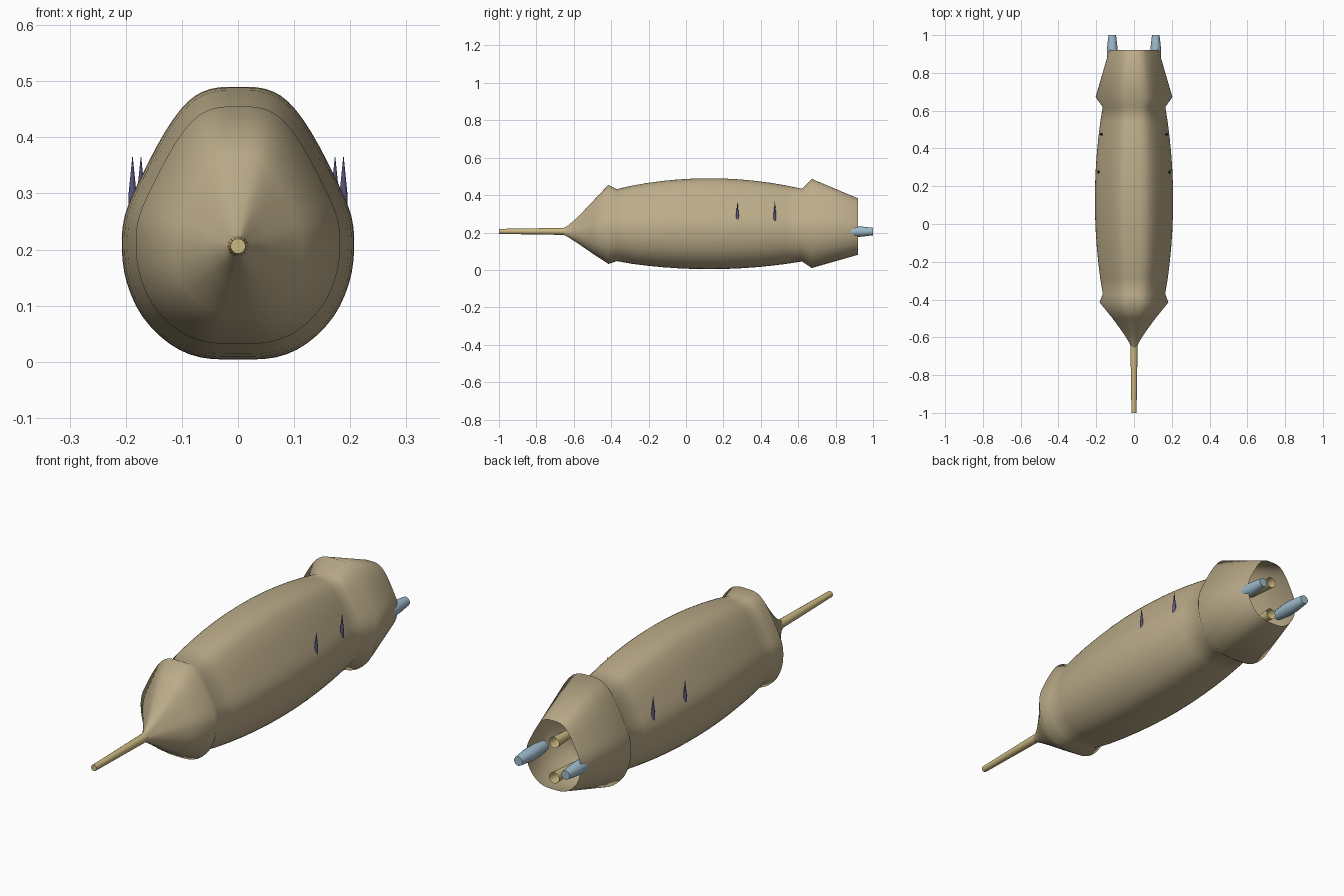
import bpy, bmesh, math
from mathutils import Vector

cube = bpy.data.objects.get("Cube")
if cube:
    bpy.data.objects.remove(cube)


def material(name, rgb):
    m = bpy.data.materials.new(name)
    m.use_nodes = True
    m.diffuse_color = (*rgb, 1)
    m.node_tree.nodes["Principled BSDF"].inputs["Base Color"].default_value = (*rgb, 1)
    return m


TAN = material("hull tan", (0.50, 0.41, 0.25))
SAND = material("probe sand", (0.60, 0.48, 0.22))
BLUE = material("engine blue", (0.34, 0.50, 0.60))
PURPLE = material("fin purple", (0.10, 0.09, 0.22))


def loft(name, rings, mat, cap_start=False, cap_end=False, sharp=None):
    """Skin a list of closed rings of equal point count."""
    bm = bmesh.new()
    rows = [[bm.verts.new(p) for p in ring] for ring in rings]
    n = len(rows[0])
    for a, b in zip(rows, rows[1:]):
        for i in range(n):
            j = (i + 1) % n
            bm.faces.new((a[i], a[j], b[j], b[i]))
    if cap_start:
        bm.faces.new(rows[0][::-1])
    if cap_end:
        bm.faces.new(rows[-1])
    bmesh.ops.recalc_face_normals(bm, faces=bm.faces)
    me = bpy.data.meshes.new(name)
    bm.to_mesh(me)
    bm.free()
    me.materials.append(mat)
    ob = bpy.data.objects.new(name, me)
    bpy.context.collection.objects.link(ob)
    bpy.ops.object.select_all(action="DESELECT")
    ob.select_set(True)
    bpy.context.view_layer.objects.active = ob
    if sharp:
        bpy.ops.object.shade_smooth_by_angle(angle=math.radians(sharp))
    else:
        bpy.ops.object.shade_smooth()
    return ob


def tube(name, x, z, stations, mat, caps=(True, True), n=16):
    """Round part along y, from (y, radius) stations."""
    rings = [[(x + r * math.cos(math.tau * i / n), y, z + r * math.sin(math.tau * i / n))
              for i in range(n)] for y, r in stations]
    return loft(name, rings, mat, *caps, sharp=40)


# Egg-shaped cross-section: half outline from top to bottom, smoothed into a ring
half = [(0, .49), (.05, .486), (.09, .463), (.13, .41), (.175, .325), (.202, .26),
        (.207, .2), (.198, .14), (.17, .08), (.122, .032), (.068, .008), (0, .004)]
LOW, HIGH, WIDE = .004, .49, .207
outline = [Vector(p) for p in half + [(-x, z) for x, z in half[-2:0:-1]]]
egg = []
for i in range(len(outline)):
    p0, p1, p2, p3 = (outline[(i + k) % len(outline)] for k in (-1, 0, 1, 2))
    for t in (0, 1 / 3, 2 / 3):
        egg.append(p1 + .5 * t * (p2 - p0 + t * (2 * p0 - 5 * p1 + 4 * p2 - p3
                                                 + t * (3 * p1 - p0 - 3 * p2 + p3))))


def section(y, bottom, top, width):
    return [(p.x * width / WIDE, y, bottom + (p.y - LOW) * (top - bottom) / (HIGH - LOW))
            for p in egg]


# Hull: nose cone, collar, bulging body, rear collar and open tail skirt
stations = [(-.655, .188, .224, .016), (-.63, .175, .238, .024), (-.58, .143, .281, .055),
            (-.5, .088, .365, .113), (-.415, .032, .455, .182), (-.37, .047, .432, .165)]
for i in range(1, 13):
    y = -.37 + .99 * i / 12
    k = 1 - ((y - .125) / .495) ** 2
    stations.append((y, .045 - .041 * k, .434 + .056 * k, .166 + .041 * k))
stations += [(.672, .01, .487, .203), (.92, .081, .382, .131)]
loft("hull", [section(*s) for s in stations], TAN)

# Nose probe
tube("nose_probe", 0, .206, [(-1, .0135), (-.64, .019)], SAND)

# Side engines and the hollow nozzles between them
for side, x in (("left", .115), ("right", -.115)):
    tube(side + "_engine", x, .205,
         [(.82, .022), (.87, .028), (.93, .028), (1, .02)], BLUE)
for place, z in (("upper", .285), ("lower", .13)):
    tube(place + "_nozzle", 0, z, [(.78, .016), (.915, .024)], SAND, (True, False))

# Spike fins along both flanks
for side, s in (("left", 1), ("right", -1)):
    for place, x, y in (("front", .188, .275), ("rear", .173, .475)):
        rings = [[(s * x + r * math.cos(math.tau * i / 10), y + r * math.sin(math.tau * i / 10), z)
                  for i in range(10)] for z, r in ((.255, .007), (.295, .0075), (.365, .0005))]
        loft(side + "_" + place + "_fin", rings, PURPLE, True, True, sharp=40)
